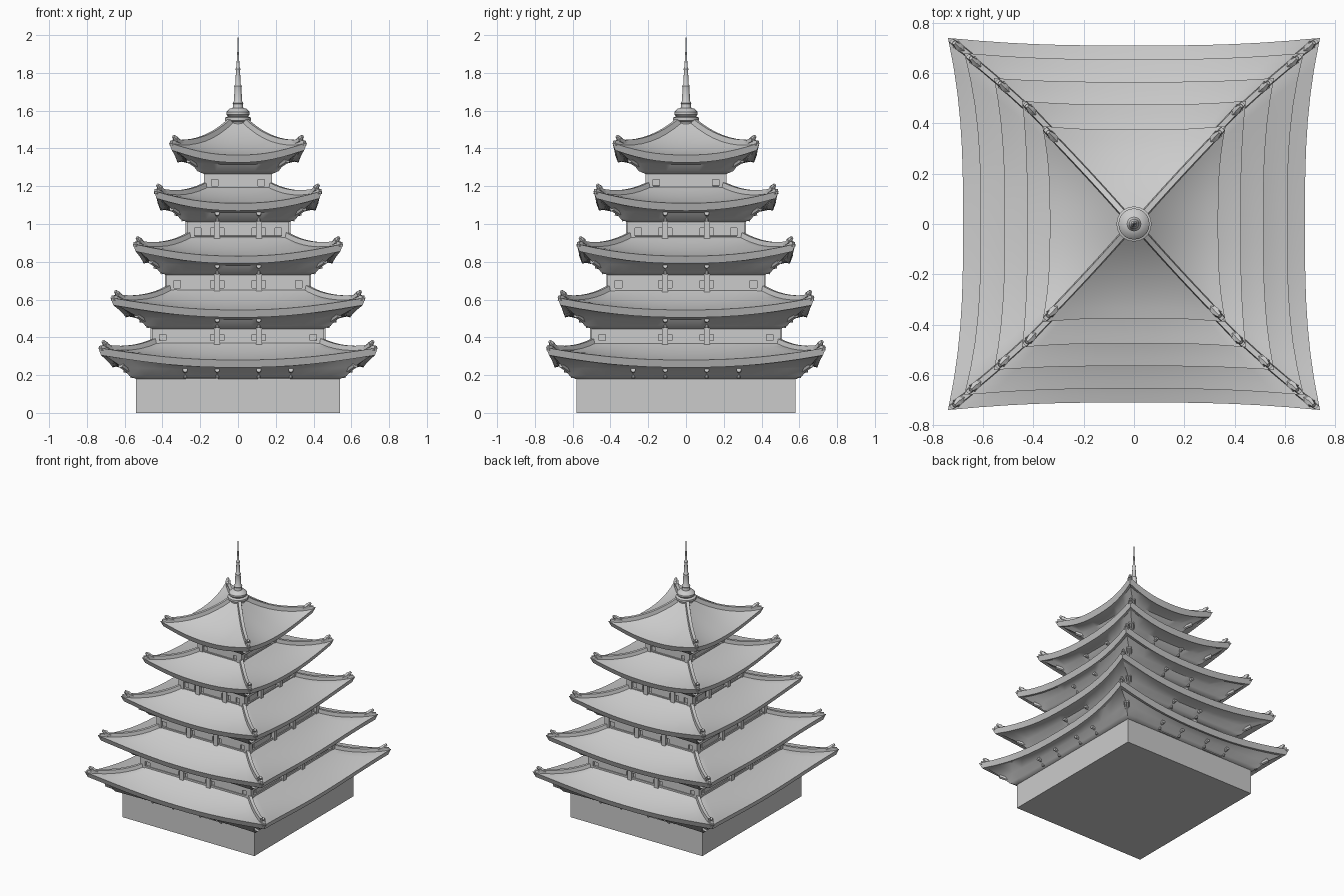
import bpy
import bmesh
from math import pi
from mathutils import Vector, Matrix

cube = bpy.data.objects.get("Cube")
if cube:
    bpy.data.objects.remove(cube)

stone = bpy.data.materials.new("grey stone")
stone.use_nodes = True
GREY = (0.6, 0.6, 0.6, 1)
stone.diffuse_color = GREY
stone.node_tree.nodes["Principled BSDF"].inputs["Base Color"].default_value = GREY

SIDE = 14  # segments along each eave


def finish(bm, name, angle=0.6):
    bmesh.ops.recalc_face_normals(bm, faces=bm.faces)
    mesh = bpy.data.meshes.new(name)
    bm.to_mesh(mesh)
    bm.free()
    mesh.materials.append(stone)
    obj = bpy.data.objects.new(name, mesh)
    bpy.context.collection.objects.link(obj)
    bpy.ops.object.select_all(action='DESELECT')
    obj.select_set(True)
    bpy.context.view_layer.objects.active = obj
    bpy.ops.object.shade_smooth_by_angle(angle=angle)
    return obj


def box(bm, center, size):
    m = Matrix.Translation(center) @ Matrix.Diagonal((*size, 1))
    bmesh.ops.create_cube(bm, size=1, matrix=m)


def rod(bm, a, b, r1, r2, sides=8):
    a, b = Vector(a), Vector(b)
    turn = (b - a).to_track_quat('Z', 'Y').to_matrix().to_4x4()
    bmesh.ops.create_cone(bm, cap_ends=True, segments=sides, radius1=r1, radius2=r2,
                          depth=(b - a).length, matrix=Matrix.Translation((a + b) / 2) @ turn)


def loft(bm, rings):
    """Skin closed rings of points and cap both ends."""
    loops = [[bm.verts.new(p) for p in ring] for ring in rings]
    n = len(loops[0])
    for lo, hi in zip(loops, loops[1:]):
        for i in range(n):
            j = (i + 1) % n
            bm.faces.new((lo[i], lo[j], hi[j], hi[i]))
    bm.faces.new(loops[0][::-1])
    bm.faces.new(loops[-1])


def eave_ring(hx, hy, z, fx=0, fy=0, lift=0):
    """Rectangle whose corners sweep outward (fx, fy) and upward (lift)."""
    pts = []
    for side in range(4):
        for i in range(SIDE):
            u = -1 + 2 * i / SIDE
            k = abs(u) ** 3
            s, t = [(u, -1), (1, u), (-u, 1), (-1, -u)][side]
            pts.append((s * (hx + fx * k), t * (hy + fy * k), z + lift * abs(u) ** 2.3))
    return pts


def mix(a, b, t):
    return a + (b - a) * t


def roof_level(tier, v):
    """Size, height, sweep and lift of the tiled slope; v runs eave to top."""
    ex, ey, cx, cy, low, top, ix, iy, sag = tier
    fade = (1 - v) ** 2
    z = mix(low + 0.04, top, v) - sag * 4 * v * (1 - v)
    return (mix(ex, ix, v), mix(ey, iy, v), z,
            (cx - ex) * fade, (cy - ey) * fade, 0.065 * fade)


def build_roof(name, tier, wx, wy):
    ex, ey, cx, cy, low = tier[:5]
    fx, fy = cx - ex, cy - ey
    bm = bmesh.new()
    # bracket flare, soffit, eave lip, then the sagging slope
    rings = [eave_ring(wx, wy, low - 0.06),
             eave_ring(wx + 0.025, wy + 0.025, low - 0.045, 0.01, 0.01),
             eave_ring(wx + 0.055, wy + 0.055, low - 0.01, 0.015, 0.015, 0.01),
             eave_ring(ex - 0.035, ey - 0.035, low + 0.005, fx * 0.9, fy * 0.9, 0.055),
             eave_ring(ex - 0.015, ey - 0.015, low, fx, fy, 0.065)]
    rings += [eave_ring(*roof_level(tier, i / 8)) for i in range(9)]
    loft(bm, rings)
    finish(bm, name + "_roof")

    # hip ridges ending in upturned tips
    bm = bmesh.new()
    for sx in (-1, 1):
        for sy in (-1, 1):
            side = Vector((sx, -sy, 0)).normalized()
            out = Vector((sx, sy, 0)).normalized()
            rings = []
            for i in range(13):
                hx, hy, z, ax, ay, lift = roof_level(tier, 0.03 + 0.97 * i / 12)
                p = Vector((sx * (hx + ax), sy * (hy + ay), z + lift - 0.012))
                w = 0.015 if i else 0.012
                h = Vector((0, 0, 0.034 if i else 0.024))
                rings.append([p - side * w, p + side * w,
                              p + side * w * 0.7 + h, p - side * w * 0.7 + h])
            loft(bm, rings)
            hx, hy, z, ax, ay, lift = roof_level(tier, 0.2)
            p = Vector((sx * (hx + ax), sy * (hy + ay), z + lift))
            hx, hy, z, ax, ay, lift = roof_level(tier, 0.09)
            q = Vector((sx * (hx + ax), sy * (hy + ay), z + lift + 0.022))
            rod(bm, p, q, 0.014, 0.019, 6)
            rod(bm, q - out * 0.01, q + out * 0.012 + Vector((0, 0, 0.018)), 0.017, 0.009, 6)
    finish(bm, name + "_hip_ridges")


def build_brackets(name, wx, wy, z, spots):
    bm = bmesh.new()
    for s in (-1, 1):
        for a in spots:
            for half, along in ((wy, 0), (wx, 1)):
                def place(t, d, h):
                    p = (t, s * (half + d), h)
                    return (p[1], p[0], h) if along else p
                rod(bm, place(a, -0.02, z - 0.03), place(a, 0.065, z - 0.012), 0.011, 0.013)
                rod(bm, place(a, 0.02, z - 0.055), place(a, 0.03, z + 0.005), 0.009, 0.009)
    # diagonal corner brackets
    for sx in (-1, 1):
        for sy in (-1, 1):
            rod(bm, (sx * (wx - 0.01), sy * (wy - 0.01), z - 0.045),
                (sx * (wx + 0.08), sy * (wy + 0.08), z + 0.015), 0.016, 0.018)
    finish(bm, name + "_brackets")


def build_wall(name, wx, wy, bottom, top, posts):
    """Recessed core with posts, rails and raised panels on every side."""
    bm = bmesh.new()
    inset = 0.018
    mid, tall = (bottom + top) / 2, top - bottom
    box(bm, (0, 0, mid), (2 * (wx - inset), 2 * (wy - inset), tall))
    for z, h in ((bottom + 0.012, 0.03), (top - 0.025, 0.05)):
        box(bm, (0, 0, z), (2 * wx - 0.008, 2 * wy - 0.008, h))
    for sx in (-1, 1):
        for sy in (-1, 1):
            box(bm, (sx * (wx - 0.02), sy * (wy - 0.02), mid), (0.04, 0.04, tall))
    for s in (-1, 1):
        for half, width, along in ((wy, wx, 0), (wx, wy, 1)):
            def put(t, w, z, h, depth):
                c, size = (t, s * (half - inset), z), (w, depth, h)
                if along:
                    c, size = (c[1], c[0], z), (depth, w, h)
                box(bm, c, size)
            for p in posts:
                put(p, 0.032, mid, tall, 0.05)
            edges = [-width + 0.04, *posts, width - 0.04]
            for a, b in zip(edges, edges[1:]):
                if b - a > 0.1:
                    put((a + b) / 2, b - a - 0.07, mid - 0.01, tall * 0.36, 0.016)
    finish(bm, name + "_wall")


# eave half sizes, corner half sizes, eave height, top height, inner half sizes, sag
tiers = [(0.68, 0.71, 0.74, 0.74, 0.24, 0.385, 0.42, 0.47, 0.012),
         (0.61, 0.655, 0.675, 0.68, 0.505, 0.665, 0.35, 0.39, 0.015),
         (0.515, 0.565, 0.557, 0.58, 0.79, 0.94, 0.25, 0.29, 0.015),
         (0.425, 0.475, 0.445, 0.49, 1.07, 1.205, 0.16, 0.19, 0.015),
         (0.335, 0.375, 0.365, 0.39, 1.325, 1.54, 0.04, 0.04, 0.028)]
walls = [(0.54, 0.58), (0.455, 0.50), (0.38, 0.415), (0.27, 0.31), (0.18, 0.215)]
names = ["first", "second", "third", "fourth", "fifth"]
spots = [(-0.28, -0.11, 0.11, 0.28), (-0.11, 0.11), (-0.11, 0.11), (-0.11, 0.11), ()]

# plain ground storey with a shallow door step line
bm = bmesh.new()
box(bm, (0, 0, 0.1), (1.08, 1.16, 0.2))
for s in (-1, 1):
    for x in (-0.19, 0.19):
        box(bm, (x, s * 0.58, 0.195), (0.17, 0.02, 0.03))
finish(bm, "ground_storey")

for i, (name, tier, (wx, wy)) in enumerate(zip(names, tiers, walls)):
    build_roof(name, tier, wx, wy)
    build_brackets(name, wx, wy, tier[4], spots[i])
    if i:
        build_wall(name, wx, wy, tiers[i - 1][5] - 0.03, tier[4] - 0.04, spots[i])

# finial: stacked discs and a ringed needle, turned around the axis
profile = [(0.05, 1.52), (0.055, 1.54), (0.07, 1.548), (0.07, 1.563), (0.052, 1.57),
           (0.062, 1.58), (0.062, 1.592), (0.045, 1.61), (0.028, 1.615), (0.026, 1.635),
           (0.029, 1.64), (0.022, 1.65), (0.018, 1.72), (0.02, 1.73), (0.014, 1.74),
           (0.011, 1.81), (0.013, 1.82), (0.008, 1.83), (0.005, 1.9), (0.003, 1.92),
           (0.001, 2.0)]
bm = bmesh.new()
verts = [bm.verts.new((r, 0, z)) for r, z in profile]
edges = [bm.edges.new(pair) for pair in zip(verts, verts[1:])]
bmesh.ops.spin(bm, geom=verts + edges, axis=(0, 0, 1), cent=(0, 0, 0),
               angle=2 * pi, steps=20, use_duplicate=False)
bmesh.ops.remove_doubles(bm, verts=bm.verts, dist=0.00005)
finish(bm, "finial")
